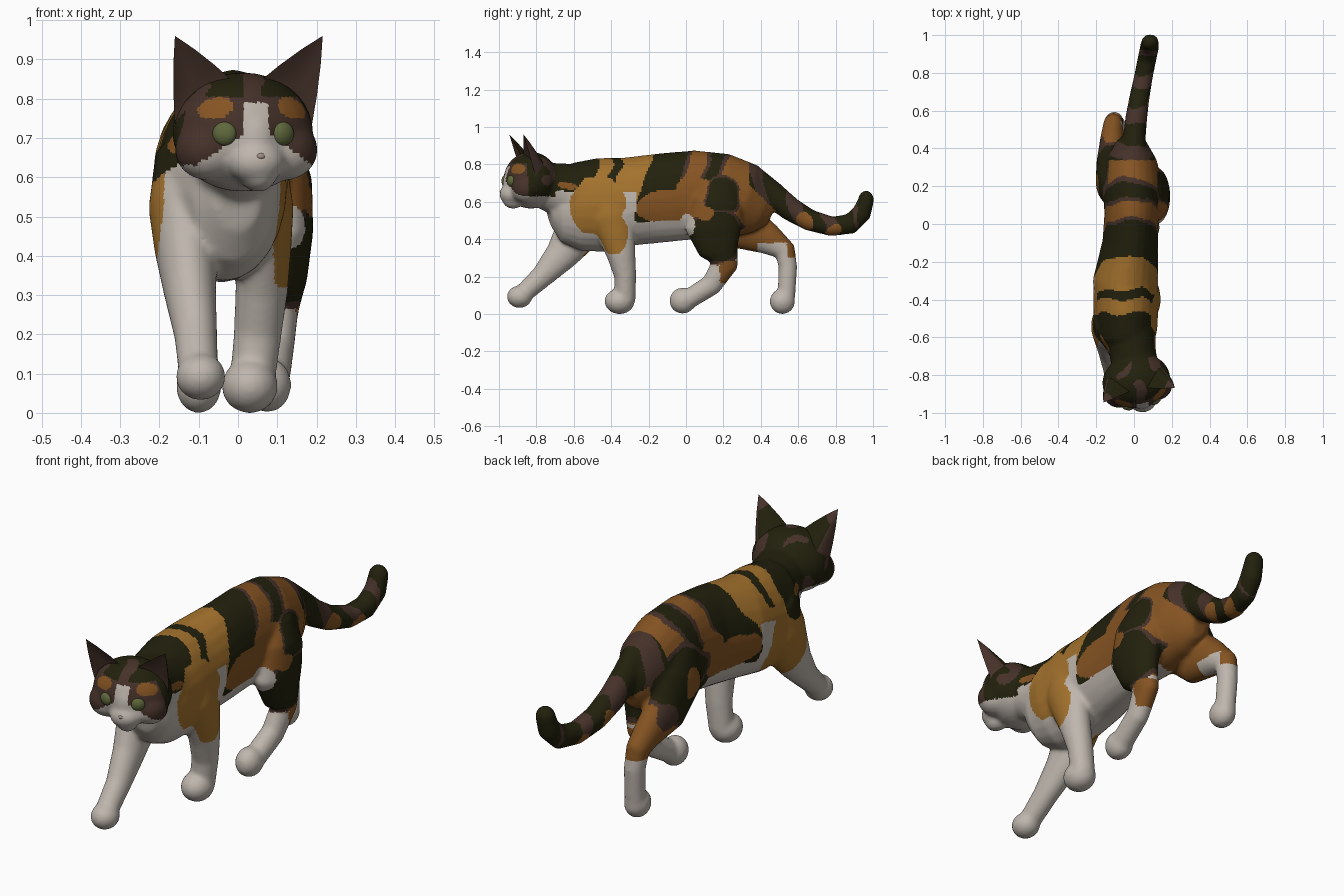
import bpy, bmesh, math
from mathutils import Vector, Matrix, noise

# Materials
COLS = {"white fur": (0.52, 0.47, 0.42), "black fur": (0.016, 0.015, 0.004),
        "brown fur": (0.06, 0.031, 0.022), "ochre fur": (0.37, 0.168, 0.026),
        "orange fur": (0.235, 0.088, 0.016), "green eye": (0.115, 0.138, 0.045),
        "pink nose": (0.36, 0.27, 0.23)}
MATS = []
for name, c in COLS.items():
    m = bpy.data.materials.new(name)
    m.diffuse_color = (*c, 1)
    MATS.append(m)
WHITE, BLACK, BROWN, OCHRE, ORANGE, GREEN, PINK = range(7)


def make(name, bm):
    me = bpy.data.meshes.new(name)
    bmesh.ops.recalc_face_normals(bm, faces=bm.faces)
    bm.to_mesh(me)
    bm.free()
    ob = bpy.data.objects.new(name, me)
    bpy.context.collection.objects.link(ob)
    return ob


# Closed tube through rings of (x, y, z, half width, half depth)
def tube(bm, rings, n=24):
    pts = [Vector(r[:3]) for r in rings]
    rows = []
    for i, r in enumerate(rings):
        t = (pts[min(i + 1, len(pts) - 1)] - pts[max(i - 1, 0)]).normalized()
        s = (Vector((1, 0, 0)) - t * t.x).normalized()
        d = t.cross(s)
        rows.append([bm.verts.new(pts[i] + s * r[3] * math.cos(a) + d * r[4] * math.sin(a))
                     for a in (2 * math.pi * k / n for k in range(n))])
    for a, b in zip(rows, rows[1:]):
        for k in range(n):
            bm.faces.new((a[k], a[(k + 1) % n], b[(k + 1) % n], b[k]))
    bm.faces.new(rows[0][::-1])
    bm.faces.new(rows[-1])


def ball(bm, c, r, yaw=0.0):
    mat = Matrix.Translation(c) @ Matrix.Rotation(yaw, 4, 'Z') @ Matrix.Diagonal((*r, 1))
    bmesh.ops.create_uvsphere(bm, u_segments=24, v_segments=16, radius=1, matrix=mat)


# Head frame: u to the cat's +x side, v forward, w up
HC, YAW = Vector((0.012, -0.83, 0.715)), 0.2
CY, SY = math.cos(YAW), math.sin(YAW)


def head(u, v, w):
    return HC + Vector((u * CY + v * SY, u * SY - v * CY, w))


def head_local(p):
    d = p - HC
    return d.x * CY + d.y * SY, d.x * SY - d.y * CY, d.z


bm = bmesh.new()
# Trunk from slices: y, top, bottom, centre x, half width
trunk = [(-0.735, 0.64, 0.46, 0, 0.06), (-0.69, 0.74, 0.38, -0.01, 0.11),
         (-0.58, 0.81, 0.335, -0.035, 0.16), (-0.45, 0.835, 0.33, -0.043, 0.172),
         (-0.3, 0.838, 0.365, -0.045, 0.172), (-0.1, 0.862, 0.385, -0.02, 0.147),
         (0.05, 0.875, 0.40, -0.012, 0.145), (0.2, 0.858, 0.40, -0.01, 0.155),
         (0.32, 0.805, 0.40, -0.015, 0.14), (0.41, 0.69, 0.42, -0.015, 0.09),
         (0.46, 0.60, 0.47, -0.015, 0.04)]
tube(bm, [(x, y, (t + b) / 2, hw, (t - b) / 2) for y, t, b, x, hw in trunk])
# Neck
tube(bm, [(0.01, -0.79, 0.695, 0.12, 0.118), (-0.01, -0.66, 0.662, 0.125, 0.147),
          (-0.03, -0.52, 0.62, 0.15, 0.185)])
# Tail
tube(bm, [(-0.01, 0.27, 0.75, 0.075, 0.075), (0, 0.37, 0.705, 0.066, 0.078),
          (0.002, 0.46, 0.64, 0.06, 0.071), (0.012, 0.56, 0.56, 0.058, 0.064),
          (0.027, 0.66, 0.502, 0.054, 0.058), (0.05, 0.78, 0.468, 0.05, 0.053),
          (0.07, 0.88, 0.482, 0.05, 0.056), (0.083, 0.94, 0.54, 0.05, 0.053),
          (0.085, 0.962, 0.605, 0.046, 0.043)])
ball(bm, (0.085, 0.963, 0.612), (0.046, 0.042, 0.048))
# Front legs
tube(bm, [(-0.13, -0.5, 0.66, 0.08, 0.11), (-0.14, -0.54, 0.52, 0.088, 0.13),
          (-0.133, -0.59, 0.42, 0.08, 0.12), (-0.122, -0.67, 0.31, 0.067, 0.088),
          (-0.108, -0.77, 0.2, 0.055, 0.061), (-0.1, -0.88, 0.1, 0.051, 0.05)])
ball(bm, (-0.095, -0.89, 0.092), (0.064, 0.068, 0.06))
tube(bm, [(0.05, -0.43, 0.66, 0.07, 0.1), (0.067, -0.40, 0.52, 0.075, 0.12),
          (0.066, -0.37, 0.42, 0.07, 0.1), (0.06, -0.345, 0.31, 0.067, 0.076),
          (0.05, -0.325, 0.2, 0.061, 0.059), (0.035, -0.325, 0.07, 0.058, 0.055)])
ball(bm, (0.03, -0.355, 0.068), (0.072, 0.081, 0.069))
# Hind legs
tube(bm, [(0.085, 0.19, 0.70, 0.06, 0.09), (0.105, 0.165, 0.59, 0.084, 0.142),
          (0.112, 0.145, 0.46, 0.08, 0.152), (0.11, 0.175, 0.34, 0.066, 0.108),
          (0.102, 0.205, 0.26, 0.052, 0.073), (0.092, 0.135, 0.155, 0.05, 0.058),
          (0.078, 0.0, 0.07, 0.052, 0.052)])
ball(bm, (0.075, -0.018, 0.071), (0.061, 0.071, 0.07))
tube(bm, [(-0.09, 0.17, 0.70, 0.075, 0.1), (-0.12, 0.23, 0.57, 0.084, 0.152),
          (-0.12, 0.33, 0.45, 0.078, 0.123), (-0.115, 0.45, 0.395, 0.064, 0.082),
          (-0.11, 0.53, 0.335, 0.052, 0.059), (-0.105, 0.545, 0.25, 0.048, 0.05),
          (-0.1, 0.535, 0.07, 0.047, 0.047)])
ball(bm, (-0.1, 0.515, 0.067), (0.058, 0.068, 0.068))
# Skull, bridge of the nose, muzzle, chin and cheeks
for c, r in (((0, 0, 0), (0.182, 0.145, 0.152)), ((0.012, 0.095, -0.02), (0.062, 0.06, 0.09)),
             ((0.014, 0.105, -0.075), (0.075, 0.068, 0.058)),
             ((0.02, 0.1, -0.105), (0.048, 0.058, 0.048)),
             ((0.1, 0.045, -0.045), (0.085, 0.08, 0.078)),
             ((-0.1, 0.045, -0.045), (0.085, 0.08, 0.078))):
    ball(bm, head(*c), r, YAW)
body = make("cat_body", bm)

# Fuse the parts into one skin
mod = body.modifiers.new("fuse", 'REMESH')
mod.mode, mod.voxel_size = 'VOXEL', 0.009
mod = body.modifiers.new("blend", 'SMOOTH')
mod.factor, mod.iterations = 0.5, 12
dg = bpy.context.evaluated_depsgraph_get()
skin = bpy.data.meshes.new_from_object(body.evaluated_get(dg))
body.modifiers.clear()
body.data = skin

# Coat spots: side (0 both), y, z, half length, half height, colour
SPOTS = [(0, -0.1, 0.57, 0.17, 0.08, ORANGE), (0, 0.02, 0.64, 0.08, 0.09, ORANGE),
         (1, -0.47, 0.58, 0.14, 0.16, OCHRE), (1, -0.39, 0.43, 0.085, 0.105, OCHRE),
         (-1, -0.5, 0.5, 0.15, 0.19, OCHRE), (-1, -0.57, 0.68, 0.1, 0.09, BLACK),
         (1, 0.08, 0.62, 0.09, 0.1, ORANGE), (1, 0.2, 0.62, 0.085, 0.1, BLACK),
         (1, 0.15, 0.41, 0.155, 0.135, BLACK), (1, 0.03, 0.68, 0.04, 0.05, ORANGE),
         (1, 0.1, 0.55, 0.06, 0.035, ORANGE), (1, 0.0, 0.47, 0.035, 0.07, WHITE),
         (1, 0.24, 0.22, 0.08, 0.065, ORANGE), (-1, 0.24, 0.55, 0.18, 0.17, BLACK),
         (-1, 0.22, 0.56, 0.06, 0.075, ORANGE), (-1, 0.4, 0.46, 0.06, 0.06, BROWN),
         (0, -0.63, 0.69, 0.05, 0.025, ORANGE)]
STRIPES = [(-0.47, BLACK), (-0.39, OCHRE), (-0.335, BLACK), (-0.17, OCHRE), (0.02, BLACK),
           (0.04, BROWN), (0.13, ORANGE), (0.15, BROWN), (0.225, BLACK), (0.25, BROWN),
           (9, ORANGE)]


def face_colour(p):
    u, v, w = head_local(p)
    a = abs(u - 0.008)
    if w < -0.085 or (v > 0 and (w < -0.7 * (a - 0.03) or (a < 0.032 and w < 0.075))):
        return WHITE
    if v > 0 and ((a - 0.1) / 0.042) ** 2 + ((w - 0.06 + 0.2 * (a - 0.1)) / 0.027) ** 2 < 1:
        return ORANGE
    if v > 0.05 and w < 0.09:
        return BROWN
    return BROWN if noise.noise(p * 13) > 0.28 else BLACK


def tail_colour(p):
    for y, z in ((0.63, 0.49), (0.78, 0.43)):
        if (p.y - y) ** 2 + (p.z - z) ** 2 < 0.0022:
            return ORANGE
    return BROWN if p.y < 0.92 and math.sin(38 * p.y + 8 * p.z) > 0.4 else BLACK


def coat(p0):
    if p0.y < -0.7 and p0.z > 0.57:
        return face_colour(p0)
    p = p0 + noise.noise_vector(p0 * 8) * 0.028
    x, y, z = p
    if p0.y > 0.34 and p0.y + p0.z > 1.03:
        return tail_colour(p)
    # White socks on the hind legs
    if y > -0.12 and ((p0.x < 0 and p0.z < 0.3) or
                      (p0.x > 0 and p0.z < (0.15 if p0.y > 0.18 else 0.26))):
        return WHITE
    if p0.x > -0.11 and 0.38 < p0.y < 0.54 and p0.z < 0.38:
        return WHITE
    out = None
    for side, sy, sz, ry, rz, col in SPOTS:
        if side and (p0.x + 0.02) * side < (0.08 if sy > -0.3 or side < 0 else 0.11):
            continue
        d = ((y - sy) / ry) ** 2 + ((z - sz) / rz) ** 2
        if d < 1:
            out = col
        elif d < 1.25 and col == BLACK and sy > 0:
            out = BROWN
    if out is not None:
        return out
    # White belly and chest
    edge = 0.65 if y < -0.27 else 0.5 if y < 0 else 0.43 if y < 0.2 else 0.3
    if z < edge:
        return WHITE
    yy = y - 0.4 * min(max((y + 0.5) / 0.2, 0), 1) * (z - 0.85)
    if z < 0.7 and -0.45 < yy < -0.3:
        return OCHRE
    return next(c for lim, c in STRIPES if yy < lim)


for m in MATS[:5]:
    skin.materials.append(m)
for f in skin.polygons:
    f.material_index = coat(f.center)
    f.use_smooth = True

# Ears: curved back shell with a hollow front
for s, name in ((-1, "left_ear"), (1, "right_ear")):
    bm = bmesh.new()
    outer, back, inner, tip = (head(s * q[0], *q[1:]) for q in (
        (0.178, 0.01, 0.02), (0.125, -0.15, 0.06), (0.03, 0.045, 0.125), (0.192, 0.078, 0.245)))
    base = [outer * (1 - t) ** 2 + back * 2 * t * (1 - t) + inner * t * t
            for t in (k / 8 for k in range(9))]
    mid = (outer + inner) / 2
    rows = [[bm.verts.new(b.lerp(tip, h) + (b - mid) * 0.05 * (h > 0)) for b in base]
            for h in (0, 0.35, 0.7)]
    top = bm.verts.new(tip)
    for a, b in zip(rows, rows[1:]):
        for k in range(8):
            bm.faces.new((a[k], a[k + 1], b[k + 1], b[k])).material_index = int(k > 2)
    for k in range(8):
        bm.faces.new((rows[2][k], rows[2][k + 1], top))
    hollow = bm.verts.new(head(s * 0.135, 0.02, 0.12))
    rim = [r[0] for r in rows] + [top] + [r[8] for r in rows[::-1]]
    for k in range(len(rim)):
        bm.faces.new((rim[k], rim[(k + 1) % len(rim)], hollow))
    ear = make(name, bm)
    ear.data.materials.append(MATS[BROWN])
    ear.data.materials.append(MATS[BLACK])

# Eyes and nose
for name, c, r, col, turn in (("left_eye", (-0.073, 0.126, -0.004), (0.031, 0.018, 0.03), GREEN, -0.4),
                              ("right_eye", (0.08, 0.124, -0.004), (0.031, 0.018, 0.03), GREEN, 0.4),
                              ("nose", (0.014, 0.162, -0.062), (0.013, 0.01, 0.009), PINK, 0)):
    bm = bmesh.new()
    ball(bm, head(*c), r, YAW + turn)
    ob = make(name, bm)
    ob.data.materials.append(MATS[col])

# Smooth shading on the small parts
for ob in bpy.context.collection.objects:
    ob.select_set(ob is not body)
    if ob is not body:
        bpy.context.view_layer.objects.active = ob
bpy.ops.object.shade_smooth_by_angle(angle=math.radians(40))
